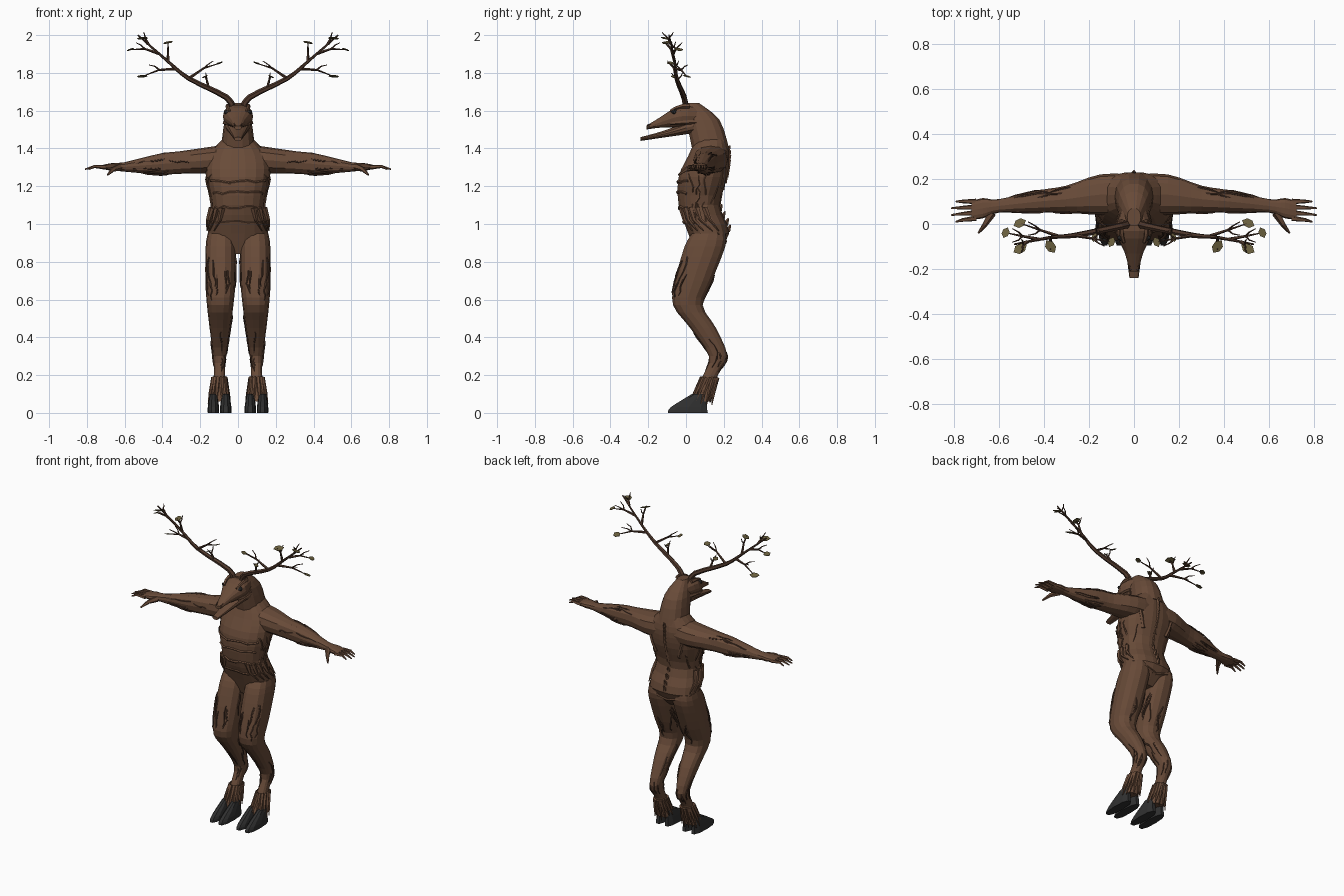
import bpy, bmesh, math, random
from mathutils import Vector

random.seed(4)
cube = bpy.data.objects.get("Cube")
if cube:
    bpy.data.objects.remove(cube)

FRONT, BACK = -math.pi / 2, math.pi / 2


def material(name, red, green, blue):
    colour = (red, green, blue, 1)
    mat = bpy.data.materials.new(name)
    mat.use_nodes = True
    mat.diffuse_color = colour
    mat.node_tree.nodes["Principled BSDF"].inputs["Base Color"].default_value = colour
    return mat


HIDE = material("brown hide", 0.14, 0.07, 0.04)
BARK = material("dark bark", 0.08, 0.04, 0.025)
HOOF = material("charcoal hoof", 0.03, 0.03, 0.03)
LEAF = material("olive leaf", 0.15, 0.12, 0.05)


def build(name, strips, mat, mirror=False):
    """Skin every strip of rings into one object, optionally mirrored across x."""
    bm = bmesh.new()
    for rings in strips:
        loops = [[bm.verts.new(point) for point in ring] for ring in rings]
        for lower, upper in zip(loops, loops[1:]):
            for i in range(len(lower)):
                bm.faces.new((lower[i - 1], lower[i], upper[i], upper[i - 1]))
        bm.faces.new(loops[0])
        bm.faces.new(loops[-1])
    bmesh.ops.recalc_face_normals(bm, faces=bm.faces)
    mesh = bpy.data.meshes.new(name)
    bm.to_mesh(mesh)
    bm.free()
    mesh.materials.append(mat)
    obj = bpy.data.objects.new(name, mesh)
    bpy.context.collection.objects.link(obj)
    if mirror:
        obj.modifiers.new("mirror", "MIRROR").use_mirror_merge = False


def curve(points, position):
    """Smooth curve through points; position counts points from the first one."""
    last = len(points) - 1
    index = min(int(position), last - 1)
    f = position - index
    before, start, end, after = [Vector(points[max(0, min(last, index + k))]) for k in range(-1, 3)]
    start_slope, end_slope = (end - before) / 2, (after - start) / 2
    blend = f * f * (3 - 2 * f)
    return (start + (end - start) * blend + start_slope * f * (1 - f) ** 2
            - end_slope * f * f * (1 - f))


class Limb:
    """Loft along one axis; stations are (distance, centre, width, depth)."""

    def __init__(self, axis, stations, offset=lambda distance: 0):
        self.axis, self.stations, self.offset = axis, stations, offset
        self.end = len(stations) - 1

    def point(self, position, angle, lift=0.0):
        distance, centre, width, depth = curve(self.stations, position)
        c, s = math.cos(angle), math.sin(angle)
        # squarer than an ellipse
        side = self.offset(distance) + (width + lift) * math.copysign(abs(c) ** 0.85, c)
        face = centre + (depth + lift) * math.copysign(abs(s) ** 0.85, s)
        order = {"x": (distance, face, side), "y": (side, distance, face), "z": (side, face, distance)}
        return Vector(order[self.axis])

    def rings(self, sides=14, steps=3):
        return [[self.point(k / steps, math.tau * i / sides) for i in range(sides)]
                for k in range(self.end * steps + 1)]

    def strands(self, count, low, high, length, width, centre=0.0, spread=math.pi):
        """Raised strands of bark that wander along the surface."""
        strips = []
        for _ in range(count):
            start = random.uniform(low, high - length)
            angle = centre + random.uniform(-spread, spread)
            path = []
            for k in range(5):
                lift = 0.002 if 0 < k < 4 else -0.004
                path.append(self.point(start + length * k / 4, angle, lift))
                angle += random.uniform(-0.15, 0.15)
            strips.append(tube(path, width, width / 2))
        return strips


def tube(path, thick, thin, sides=5):
    """Tapering rings along a path, carried round its bends without twisting."""
    points = [Vector(p) for p in path]
    last = len(points) - 1
    heading = Vector((0, 0, 1))
    turn = heading.rotation_difference(heading)
    rings = []
    for k, centre in enumerate(points):
        way = points[min(k + 1, last)] - points[max(k - 1, 0)]
        turn = heading.rotation_difference(way) @ turn
        heading = way
        radius = thick + (thin - thick) * k / last
        spokes = [math.tau * i / sides for i in range(sides)]
        rings.append([centre + turn @ Vector((math.cos(a), math.sin(a), 0)) * radius for a in spokes])
    return rings


def smooth_path(points, steps=3):
    return [curve(points, k / steps) for k in range((len(points) - 1) * steps + 1)]


# Trunk and neck, rising
torso = Limb("z", [(0.84, 0.1, 0.08, 0.05), (0.95, 0.12, 0.16, 0.11), (1.1, 0.07, 0.14, 0.11),
                   (1.25, 0.09, 0.17, 0.13), (1.36, 0.12, 0.16, 0.11), (1.45, 0.13, 0.08, 0.08)])
neck = Limb("z", [(1.4, 0.13, 0.09, 0.1), (1.55, 0.09, 0.07, 0.09), (1.64, 0.03, 0.03, 0.04)])
build("torso", [torso.rings(18)], HIDE)
build("neck", [neck.rings()], HIDE)

# Long head with an open mouth, running forward
head = Limb("y", [(0.08, 1.57, 0.05, 0.05), (-0.03, 1.57, 0.08, 0.06),
                  (-0.13, 1.54, 0.04, 0.03), (-0.21, 1.51, 0.02, 0.01)])
jaw = Limb("y", [(0.04, 1.52, 0.07, 0.04), (-0.1, 1.48, 0.04, 0.02), (-0.24, 1.45, 0.02, 0.01)])
build("head", [head.rings()], HIDE)
build("lower_jaw", [jaw.rings()], HIDE)
brow = [head.point(0.6 + 0.3 * k, 0.9, 0.004) for k in range(4)]
cheek = [head.point(0.3 + 0.4 * k, -0.5, 0.002) for k in range(4)]
build("brow_and_cheek_ridges", [tube(ridge, 0.014, 0.008) for ridge in (brow, cheek)], HIDE, True)
eye = head.point(1.3, 0.5)
build("eyes", [tube([eye - Vector((0.01, 0, 0)), eye, eye + Vector((0.008, 0, 0))], 0.016, 0.006, 8)], HOOF, True)
build("nostrils", [tube([head.point(2.9, 0.8), head.point(2.6, 0.7)], 0.006, 0.004)], BARK, True)

# Arms, reaching sideways and sinking a little toward the wrist
arm = Limb("x", [(0, 0.13, 0.08, 0.09), (0.15, 0.13, 0.07, 0.09), (0.3, 0.11, 0.06, 0.06),
                 (0.42, 0.1, 0.055, 0.05), (0.6, 0.08, 0.025, 0.03), (0.67, 0.07, 0.02, 0.045),
                 (0.72, 0.06, 0.01, 0.04)], lambda x: 1.35 - 0.08 * min(x, 0.6))
build("arms", [arm.rings(12)], HIDE, True)
fingers = [tube([(0.63, 0.05, 1.3), (0.66, 0, 1.29), (0.69, -0.04, 1.26)], 0.02, 0.005)]
for i in range(4):
    reach = 0.82 - 0.01 * abs(2 * i - 3)
    root, tip = 0.1 - 0.025 * i, 0.1 - 0.03 * i
    fingers.append(tube([(0.7, root, 1.3), (0.76, (root + tip) / 2, 1.305), (reach, tip, 1.29)], 0.013, 0.004))
build("fingers", fingers, HIDE, True)

# Hind-style legs, descending through knee and hock
leg = Limb("z", [(0.95, 0.12, 0.07, 0.09), (0.88, 0.1, 0.08, 0.11), (0.7, 0.04, 0.08, 0.1),
                 (0.57, 0.01, 0.07, 0.08), (0.45, 0.09, 0.055, 0.07), (0.3, 0.17, 0.035, 0.05),
                 (0.2, 0.13, 0.03, 0.04), (0.06, 0.08, 0.05, 0.05)], lambda z: 0.1 - 0.01 * z)
build("legs", [leg.rings()], HIDE, True)

# Cloven hooves, two toes each
claw = [(0, 0.01, 0.03, 0.11), (0.03, 0.015, 0.03, 0.1), (0.1, 0.07, 0.02, 0.04)]
build("hooves", [Limb("z", claw, lambda z, x=x: x).rings(10) for x in (0.065, 0.13)], HOOF, True)

# Shaggy tufts above the hooves
tufts = []
for i in range(14):
    angle = math.tau * i / 14
    tip = leg.point(leg.end, angle, 0.008)
    tip.z = random.uniform(0.04, 0.08)
    tufts.append(tube([leg.point(leg.end - 0.9, angle), leg.point(leg.end - 0.4, angle, 0.006), tip], 0.013, 0.003))
build("fetlock_tufts", tufts, HIDE, True)

# Bark strands over limbs and flanks
build("thigh_and_shin_bark", leg.strands(14, 1.2, 3, 0.8, 0.006) + leg.strands(14, 3.2, 6, 0.8, 0.005), BARK, True)
build("arm_bark", arm.strands(14, 1.6, 4, 0.9, 0.005), BARK, True)
build("flank_strands", torso.strands(10, 1.2, 3.2, 0.7, 0.006, 0, 0.6), HIDE, True)

# Belly folds, ragged waist flaps and the rim of the hips
folds = [tube([torso.point(level + random.uniform(-0.05, 0.05), FRONT + 0.25 * k) for k in range(-4, 5)],
              0.007, 0.007) for level in (1.4, 1.9, 2.4, 2.8)]
build("belly_folds", folds, HIDE)
flaps = []
for k in range(5):
    angle = 0.3 * k - 1
    flaps.append(tube([torso.point(1.9, angle), torso.point(1.5, angle, 0.008),
                       torso.point(1.1, angle + 0.25, 0.004)], 0.016, 0.003))
build("waist_flaps", flaps, HIDE, True)
build("hip_rim", [tube([torso.point(0.6 + 0.1 * k, BACK - 0.3 * k) for k in range(5)], 0.009, 0.006)], HIDE, True)

# Knobbly spine and shoulder blades
spine = []
for k in range(14):
    knob = torso.point(1.1 + 0.24 * k, BACK)
    spine.append(tube([knob + Vector((0, 0.008 * rise - 0.01, 0.016 * rise)) for rise in range(3)], 0.016, 0.004))
build("spine_knobs", spine, HIDE)
blade = [torso.point(2.6 + 0.4 * k, BACK - 0.5 - 0.1 * k) for k in range(4)]
build("shoulder_blades", [tube(blade, 0.012, 0.01)], HIDE, True)

# Antlers: a curved beam with tines, each forking into twigs and ending in a leaf
beam = [(0.03, 0, 1.6), (0.06, -0.01, 1.67), (0.26, -0.05, 1.77), (0.37, -0.06, 1.86), (0.53, -0.09, 2)]
tines, leaves = [], []
for position, reach in ((1.5, (0.02, -0.03, 0.06)), (2, (-0.16, -0.03, 0.08)), (2.6, (0.18, 0.06, -0.04)),
                        (3, (0, -0.04, 0.1)), (3.3, (0.15, 0.03, 0.02)), (3.6, (0.03, -0.03, 0.03))):
    root, reach = curve(beam, position), Vector(reach)
    bend = root + reach * 0.5 + Vector((0, 0, 0.015))
    tip = root + reach
    tines.append(tube([root, bend, tip], 0.009, 0.002))
    for side in (-1, 1):
        sprout = Vector((reach.x * 0.2, side * 0.03, 0.03))
        tines.append(tube([bend, bend + sprout * 0.6, bend + sprout + reach * 0.1], 0.005, 0.002))
    # pointed leaf plate
    spin = random.uniform(0, math.pi)
    along = Vector((math.cos(spin), math.sin(spin), 0)) * random.uniform(0.02, 0.035)
    across = Vector((-along.y, along.x, 0.01)) * 0.6
    outline = [tip - along, tip - along * 0.4 + across, tip + along * 0.4 + across,
               tip + along, tip + along * 0.4 - across, tip - along * 0.4 - across]
    leaves.append([outline, [corner + Vector((0, 0, 0.003)) for corner in outline]])
build("antler_beams", [tube(smooth_path(beam), 0.02, 0.004, 6)], BARK, True)
build("antler_tines", tines, BARK, True)
build("leaves", leaves, LEAF, True)
